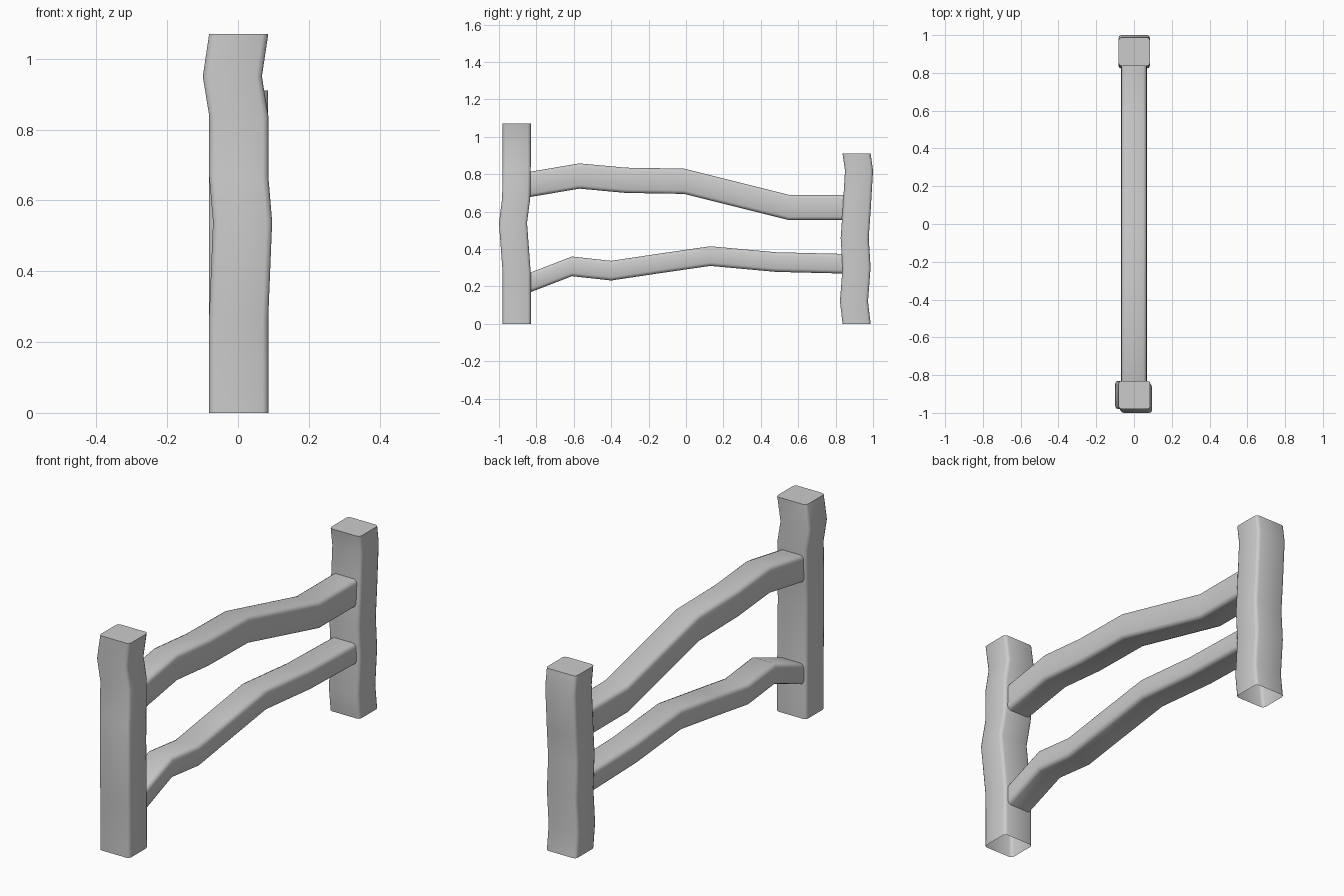
import bpy, bmesh

if "Cube" in bpy.data.objects:
    bpy.data.objects.remove(bpy.data.objects["Cube"])


def rounded_rect(w, h, r):
    """Rectangle outline with softly rounded corners (two segments each)."""
    k = r * 0.29
    a, b = w / 2, h / 2
    pts = []
    for sx, sy in ((1, 1), (-1, 1), (-1, -1), (1, -1)):
        corner = [(sx * a, sy * (b - r)), (sx * (a - k), sy * (b - k)), (sx * (a - r), sy * b)]
        pts += corner if sx * sy > 0 else corner[::-1]
    return pts


def loft(name, rings, cap_last=False):
    """Skin a list of point rings into a smooth-shaded tube."""
    bm = bmesh.new()
    loops = [[bm.verts.new(p) for p in ring] for ring in rings]
    n = len(loops[0])
    for lo, hi in zip(loops, loops[1:]):
        for i in range(n):
            j = (i + 1) % n
            bm.faces.new((lo[i], lo[j], hi[j], hi[i]))
    if cap_last:
        bm.faces.new(loops[-1])
    bmesh.ops.recalc_face_normals(bm, faces=bm.faces)
    me = bpy.data.meshes.new(name)
    bm.to_mesh(me)
    bm.free()
    ob = bpy.data.objects.new(name, me)
    bpy.context.collection.objects.link(ob)
    bpy.ops.object.select_all(action='DESELECT')
    ob.select_set(True)
    bpy.context.view_layer.objects.active = ob
    bpy.ops.object.shade_smooth_by_angle(angle=0.87)


def post(name, path):
    """Upright post, open underneath; path holds (x, y, z) centres."""
    sec = rounded_rect(0.167, 0.15, 0.016)
    loft(name, [[(x + u, y + v, z) for u, v in sec] for x, y, z in path], True)


def rail(name, width, height, path):
    """Crooked rail between the posts; path holds (y, z) centres."""
    sec = rounded_rect(width, height, 0.018)
    loft(name, [[(u, y, z + v) for u, v in sec] for y, z in path])


# Posts with slight bends
post("tall_front_post", [
    (0.002, -0.905, 0), (0.002, -0.905, 0.27), (0.013, -0.925, 0.54),
    (0.002, -0.908, 0.67), (0.002, -0.905, 0.84), (-0.016, -0.905, 0.95),
    (0.002, -0.905, 1.07)])
post("short_back_post", [
    (0.001, 0.912, 0), (0.001, 0.898, 0.12), (0.001, 0.912, 0.30),
    (0.001, 0.902, 0.46), (0.001, 0.912, 0.60), (0.001, 0.925, 0.82),
    (0.001, 0.912, 0.91)])

# Crooked rails
rail("upper_rail", 0.134, 0.135, [
    (-0.835, 0.745), (-0.57, 0.79), (-0.32, 0.767), (-0.01, 0.762),
    (0.55, 0.622), (0.845, 0.622)])
rail("lower_rail", 0.136, 0.105, [
    (-0.835, 0.22), (-0.61, 0.307), (-0.40, 0.284), (-0.16, 0.32),
    (0.13, 0.362), (0.48, 0.33), (0.845, 0.321)])
